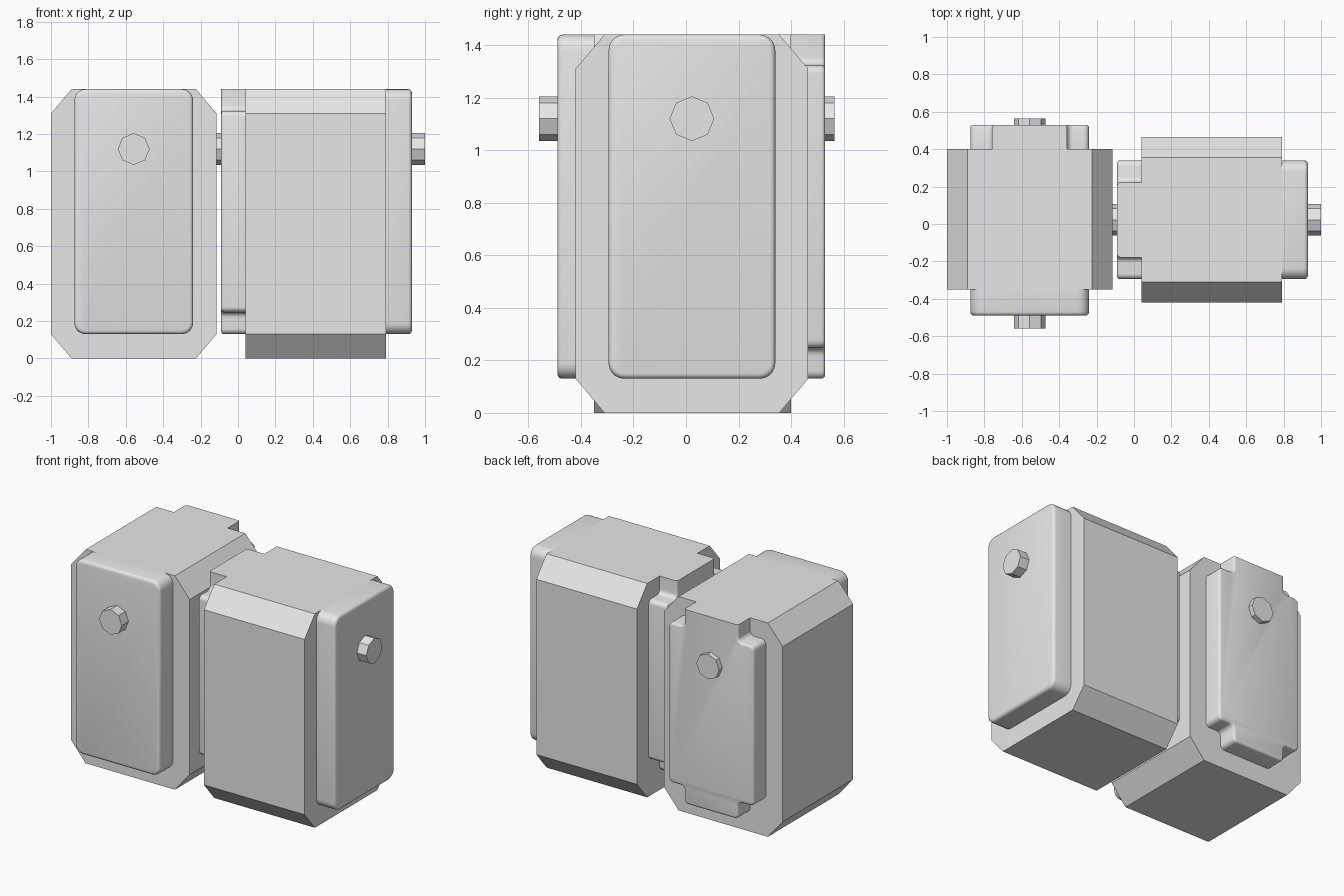
import bpy, bmesh, math
from mathutils import Matrix

cube = bpy.data.objects.get("Cube")
if cube:
    bpy.data.objects.remove(cube)

GREY = bpy.data.materials.new("light_grey")
GREY.use_nodes = True
GREY.diffuse_color = (0.8, 0.8, 0.8, 1)
GREY.node_tree.nodes["Principled BSDF"].inputs["Base Color"].default_value = (0.8, 0.8, 0.8, 1)

TOP, LOW = 1.44, 0.13      # cabinet top, underside of the panels
HALF, PANEL = 0.4425, 0.3175   # half widths of cabinet and panels
DEPTH = 0.375              # half depth of the cabinet


def prism(profile, y0, y1):
    """Extrude an (x, z) outline from y0 to y1; the cap at y1 is the outer one."""
    bm = bmesh.new()
    base = bm.faces.new([bm.verts.new((x, y0, z)) for x, z in profile])
    grown = bmesh.ops.extrude_face_region(bm, geom=[base], use_keep_orig=True)
    for v in grown["geom"]:
        if isinstance(v, bmesh.types.BMVert):
            v.co.y = y1
    bmesh.ops.recalc_face_normals(bm, faces=bm.faces)
    return bm


def bevel(bm, edges, width, segments):
    bmesh.ops.bevel(bm, geom=edges, offset=width, offset_type='OFFSET',
                    segments=segments, profile=0.5, affect='EDGES', clamp_overlap=True)


def round_panel(bm, y_out, corner, rim, keep_top_sharp):
    """Round the outline corners, then the rim of the outer face."""
    def at_top(v):
        return keep_top_sharp and abs(v.co.z - TOP) < 1e-4
    sides = [e for e in bm.edges
             if abs(e.verts[0].co.y - e.verts[1].co.y) > 0.01 and not at_top(e.verts[0])]
    bevel(bm, sides, corner, 5)
    outer = [e for e in bm.edges if all(abs(v.co.y - y_out) < 1e-4 for v in e.verts)
             and not all(at_top(v) for v in e.verts)]
    bevel(bm, outer, rim, 3)


def finish(name, bm, matrix, smooth=False):
    bm.transform(matrix)
    bmesh.ops.recalc_face_normals(bm, faces=bm.faces)
    mesh = bpy.data.meshes.new(name)
    bm.to_mesh(mesh)
    bm.free()
    mesh.materials.append(GREY)
    obj = bpy.data.objects.new(name, mesh)
    bpy.context.collection.objects.link(obj)
    if smooth:
        bpy.ops.object.select_all(action='DESELECT')
        obj.select_set(True)
        bpy.context.view_layer.objects.active = obj
        bpy.ops.object.shade_smooth_by_angle(angle=math.radians(35))
    return obj


def mirrored(half):
    """Complete a right-hand outline, listed bottom to top, with its left half."""
    return half + [(-x, z) for x, z in reversed(half)]


def cabinet(prefix, matrix):
    # chamfered body
    cut = HALF - 0.11
    body = mirrored([(cut, 0), (HALF, LOW), (HALF, TOP - LOW), (cut, TOP)])
    finish(prefix + "_body", prism(body, -DEPTH, DEPTH), matrix)

    # rounded front panel
    front = -0.515
    bm = prism(mirrored([(PANEL, LOW), (PANEL, TOP)]), -DEPTH, front)
    round_panel(bm, front, 0.06, 0.02, False)
    finish(prefix + "_front_panel", bm, matrix, True)

    # back panel with notched corners
    back, notch = 0.505, 0.117
    inner = PANEL - notch
    bm = prism(mirrored([(inner, LOW), (inner, LOW + notch), (PANEL, LOW + notch),
                         (PANEL, TOP - notch), (inner, TOP - notch), (inner, TOP)]), DEPTH, back)
    round_panel(bm, back, 0.03, 0.015, True)
    finish(prefix + "_back_panel", bm, matrix, True)

    # eight-sided knobs
    ring = [(0.085 * math.cos(i * math.pi / 4), 1.12 + 0.085 * math.sin(i * math.pi / 4))
            for i in range(8)]
    finish(prefix + "_front_knob", prism(ring, front + 0.02, -0.585), matrix)
    finish(prefix + "_back_knob", prism(ring, back - 0.02, 0.54), matrix)


# one cabinet faces forward, its twin is turned to the left side
cabinet("right_cabinet", Matrix.Translation((-0.5575, 0.025, 0)))
cabinet("left_cabinet", Matrix.Translation((0.415, 0.0225, 0)) @ Matrix.Rotation(math.pi / 2, 4, 'Z'))
